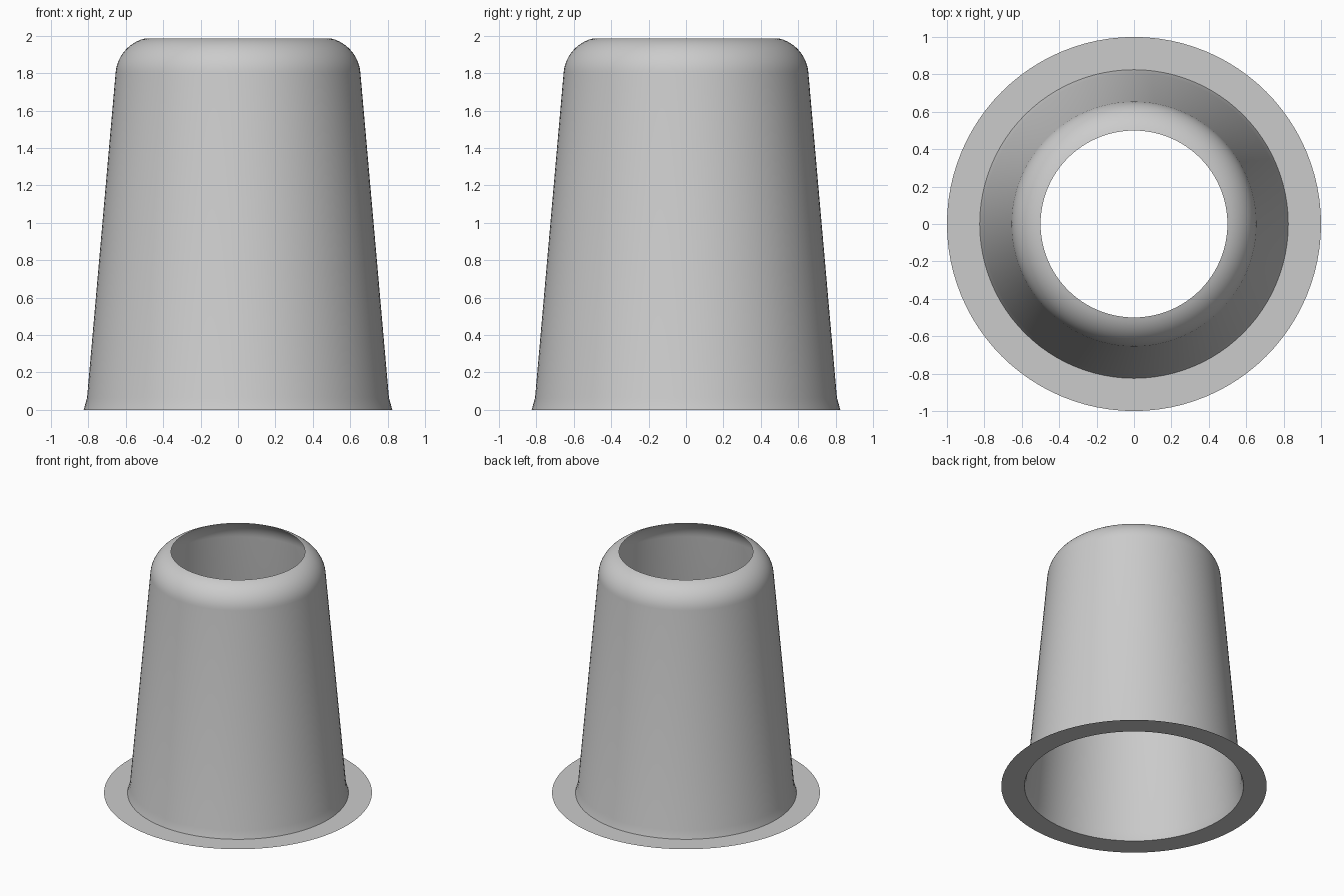
import bpy, bmesh
from math import sin, cos, pi, radians

SEGMENTS = 96

cube = bpy.data.objects.get("Cube")
if cube:
    bpy.data.objects.remove(cube, do_unlink=True)

grey = bpy.data.materials.new("light grey")
grey.use_nodes = True
colour = (0.6, 0.6, 0.6, 1)
grey.diffuse_color = colour
grey.node_tree.nodes["Principled BSDF"].inputs["Base Color"].default_value = colour


def revolve(name, profile):
    """Sweep an open (radius, height) profile around z as a thin sheet."""
    bm = bmesh.new()
    rings = [[bm.verts.new((r * cos(2 * pi * i / SEGMENTS), r * sin(2 * pi * i / SEGMENTS), z))
              for i in range(SEGMENTS)] for r, z in profile]
    for low, high in zip(rings, rings[1:]):
        for i in range(SEGMENTS):
            j = (i + 1) % SEGMENTS
            bm.faces.new((low[i], low[j], high[j], high[i]))
    mesh = bpy.data.meshes.new(name)
    bm.to_mesh(mesh)
    bm.free()
    mesh.materials.append(grey)
    obj = bpy.data.objects.new(name, mesh)
    bpy.context.collection.objects.link(obj)
    bpy.ops.object.select_all(action="DESELECT")
    obj.select_set(True)
    bpy.context.view_layer.objects.active = obj
    bpy.ops.object.shade_smooth_by_angle(angle=radians(35))
    return obj


# Flat ring at the base
revolve("base_flange", [(1.0, 0), (0.825, 0)])

# Tapered wall with a flared foot and a rounded shoulder ending at the open top
shoulder = [(0.45 + 0.205 * cos(radians(a)), 1.786 + 0.205 * sin(radians(a)))
            for a in (5 + 71 * k / 12 for k in range(13))]
revolve("tapered_sleeve", [(0.825, 0), (0.807, 0.065)] + shoulder)
